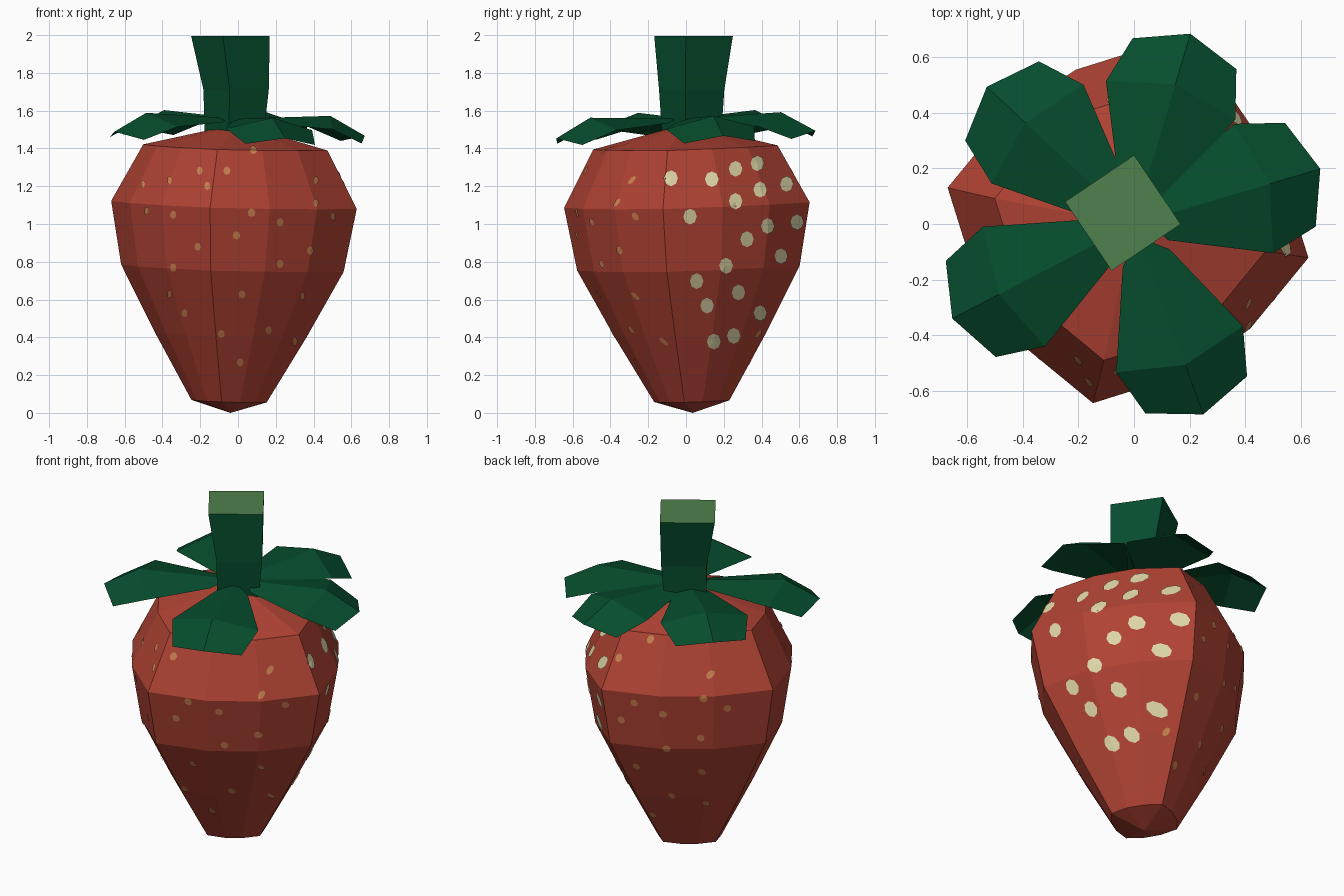
import bpy, bmesh
from math import sin, cos, radians, pi
from mathutils import Vector
from mathutils.bvhtree import BVHTree

if "Cube" in bpy.data.objects:
    bpy.data.objects.remove(bpy.data.objects["Cube"])


def material(name, rgb):
    m = bpy.data.materials.new(name)
    m.diffuse_color = (*rgb, 1)
    m.use_nodes = True
    m.node_tree.nodes["Principled BSDF"].inputs["Base Color"].default_value = m.diffuse_color
    return m


RED = material("fruit red", (0.44, 0.056, 0.034))
GREEN = material("leaf green", (0.0018, 0.074, 0.026))
CUT = material("cut stem green", (0.08, 0.22, 0.075))
CREAM = material("cream seed", (0.74, 0.68, 0.39))
ORANGE = material("orange seed", (0.6, 0.22, 0.08))
TILT = 0.028        # the whole plant leans slightly
CORNER = -11        # angle of the first corner of the squarish section


def lean(x, y, z):
    return (x, y, z + TILT * (y - x))


def make_object(name, bm, mats, normals=True):
    if normals:
        bmesh.ops.recalc_face_normals(bm, faces=bm.faces)
    mesh = bpy.data.meshes.new(name)
    bm.to_mesh(mesh)
    for m in mats:
        mesh.materials.append(m)
    ob = bpy.data.objects.new(name, mesh)
    bpy.context.collection.objects.link(ob)
    return ob


def bridge(bm, a, b):
    n = len(a)
    for i in range(n):
        j = (i + 1) % n
        bm.faces.new((a[i], a[j], b[j], b[i]))


def fan(bm, ring, tip):
    for i in range(len(ring)):
        bm.faces.new((ring[i], ring[(i + 1) % len(ring)], tip))


# Fruit: twelve-sided rings with four stronger corners
fruit = bmesh.new()
rings = []
for z, r in [(0.06, 0.203), (0.41, 0.408), (0.765, 0.6), (1.10, 0.662), (1.405, 0.497)]:
    s = 0.035 * (1.4 - z) / 1.4
    ring = []
    for i in range(12):
        a = radians(CORNER + 30 * i)
        rr = r if i % 3 == 0 else r * 0.88
        ring.append(fruit.verts.new(lean(-0.014 - s + rr * cos(a), s - 0.003 + rr * sin(a), z)))
    rings.append(ring)
for a, b in zip(rings, rings[1:]):
    bridge(fruit, a, b)
fan(fruit, rings[0], fruit.verts.new((-0.04, 0.035, 0)))
fan(fruit, rings[-1], fruit.verts.new(lean(0, 0, 1.53)))
make_object("fruit", fruit, [RED])
fruit.normal_update()
tree = BVHTree.FromBMesh(fruit)


# Seeds: thin spots projected onto the fruit along a side direction
def seeds(name, points, view, size, mat, keep=lambda p: True, round_spot=True):
    view = Vector(view)
    side = Vector((-view.y, view.x, 0))       # screen right seen from outside
    bm = bmesh.new()

    def hit(u, z):
        p = tree.ray_cast(view * 3 + side * u + Vector((0, 0, z)), -view)
        return (p[0] + p[1] * 0.005, p[1]) if p[0] else (None, None)

    for u, z in points:
        c, normal = hit(u, z)
        if c is None or not keep(c):
            continue
        w = size * (normal.dot(view) if round_spot else 0.85)
        rim = [hit(u + w * cos(k * pi / 4), z + size * sin(k * pi / 4))[0] for k in range(8)]
        if None not in rim:
            fan(bm, [bm.verts.new(p) for p in rim], bm.verts.new(c))
    make_object(name, bm, [mat], False)


big = [(-.08, 1.24), (.135, 1.235), (.26, 1.29), (.375, 1.32), (.39, 1.18), (.53, 1.21),
       (.26, 1.12), (.02, 1.04), (.32, .92), (.43, .99), (.585, 1.01), (.21, .78),
       (.5, .83), (.055, .7), (.275, .64), (.11, .57), (.39, .53), (.25, .41), (.145, .38)]
small = [(-.36, 1.23), (-.2, 1.28), (-.06, 1.28), (.08, 1.39), (-.5, 1.21), (.41, 1.23),
         (-.34, 1.05), (-.16, 1.2), (.22, 1.01), (.41, 1.11), (-.01, .94), (-.21, .88),
         (.38, .86), (.22, .79), (-.34, .77), (-.36, .63), (.02, .63), (.34, .62),
         (-.28, .53), (.16, .44), (-.09, .42), (.3, .38), (.01, .27), (-.48, 1.07),
         (.07, 1.06), (.5, 1.04)]
seeds("large_seeds", big, (1, 0, 0), 0.042, CREAM, round_spot=False)
seeds("front_seeds", small, (0, -1, 0), 0.022, ORANGE)
seeds("back_seeds", small, (0, 1, 0), 0.022, ORANGE, lambda p: p.x < 0.1)

# Leaves: five ridged blades mirrored across the ridge; (direction, outward shift)
for n, (ang, d) in enumerate(((16.5, 0.0), (73.5, 0.015), (137, 0.025), (207.5, 0.038), (290, 0.03))):
    a = radians(ang)
    bm = bmesh.new()

    def pt(u, v, z):
        return bm.verts.new(lean(u * cos(a) - v * sin(a), u * sin(a) + v * cos(a), z))

    base, mid, tip = pt(0.05, 0, 1.56), pt(0.51 + d, 0, 1.582), pt(0.70 + d, 0, 1.48)
    for s in (1, -1):
        b = pt(0.1 + d, 0.09 * s, 1.54)
        w, e = pt(0.45 + d, 0.243 * s, 1.518), pt(0.625 + d, 0.195 * s, 1.445)
        for f in ((base, b, w, mid), (mid, w, e, tip)):
            bm.faces.new(f if s < 0 else f[::-1])
    make_object(f"leaf_{n + 1}", bm, [GREEN], False)

# Stem: flared square post with a pale cut end
bm = bmesh.new()
prev = None
for x, y, z, r in [(-0.02, 0.03, 1.48, 0.16), (-0.01, 0.03, 1.71, 0.176), (-0.04, 0.04, 1.995, 0.212)]:
    ring = [bm.verts.new((x + r * cos(radians(CORNER + 90 * i)),
                          y + r * sin(radians(CORNER + 90 * i)), z)) for i in range(4)]
    if prev:
        bridge(bm, prev, ring)
    else:
        bm.faces.new(ring[::-1])
    prev = ring
bm.faces.new(prev).material_index = 1
make_object("stem", bm, [GREEN, CUT])
